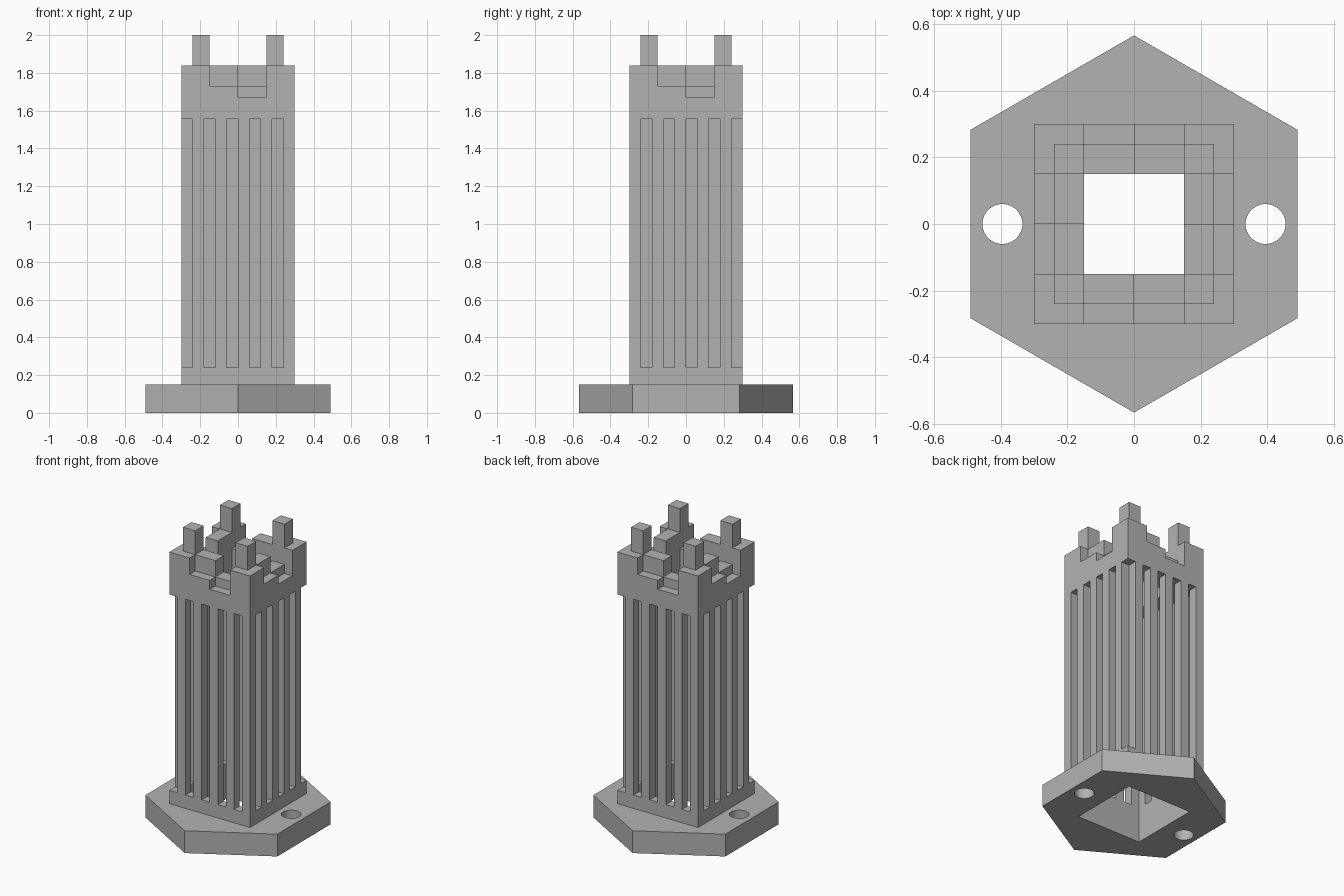
import bpy, bmesh, math

if "Cube" in bpy.data.objects:
    bpy.data.objects.remove(bpy.data.objects["Cube"], do_unlink=True)

grey = bpy.data.materials.new("plain grey")
grey.use_nodes = True
colour = (0.45, 0.45, 0.45, 1)
grey.diffuse_color = colour
grey.node_tree.nodes["Principled BSDF"].inputs["Base Color"].default_value = colour

# Main dimensions
OUT, WALL_IN, BORE = 0.30, 0.24, 0.15
BAR = 0.06
BASE_TOP, SLOT_LOW, SLOT_HIGH = 0.15, 0.24, 1.555
NOTCH_LOW, NOTCH_MID, CROWN_TOP, PEG_TOP = 1.67, 1.73, 1.84, 2.0


def add_object(name, bm):
    mesh = bpy.data.meshes.new(name)
    bm.to_mesh(mesh)
    bm.free()
    obj = bpy.data.objects.new(name, mesh)
    bpy.context.collection.objects.link(obj)
    mesh.materials.append(grey)
    return obj


def prism(name, sides, radius, low, high, x=0, turn=0):
    """Upright prism with a regular outline."""
    bm = bmesh.new()
    ring = [bm.verts.new((x + radius * math.cos(turn + math.tau * i / sides),
                          radius * math.sin(turn + math.tau * i / sides), low))
            for i in range(sides)]
    face = bm.faces.new(ring)
    new = bmesh.ops.extrude_face_region(bm, geom=[face])["geom"]
    top = [v for v in new if isinstance(v, bmesh.types.BMVert)]
    bmesh.ops.translate(bm, verts=top, vec=(0, 0, high - low))
    bmesh.ops.recalc_face_normals(bm, faces=bm.faces)
    return add_object(name, bm)


def cut(target, cutter):
    mod = target.modifiers.new("cut", "BOOLEAN")
    mod.operation, mod.solver, mod.object = "DIFFERENCE", "EXACT", cutter
    bpy.context.view_layer.objects.active = target
    bpy.ops.object.modifier_apply(modifier=mod.name)
    bpy.data.objects.remove(cutter, do_unlink=True)


def along_wall(x, y):
    """Position along the nearest wall, turning with the walls."""
    if abs(y) > abs(x):
        return x if y < 0 else -x
    return y if x > 0 else -y


def is_solid(x, y, z):
    reach = max(abs(x), abs(y))
    # Collar above the base
    if z < SLOT_LOW:
        return reach > WALL_IN
    # Cage of bars, staggered between opposite walls
    if z < SLOT_HIGH:
        if reach < WALL_IN:
            return False
        on_front_or_back = abs(y) > WALL_IN
        u = (x if y < 0 else -x) if on_front_or_back else (y if x > 0 else -y)
        step = math.floor((u + OUT) / BAR)
        return step % 2 == (1 if on_front_or_back else 0)
    # Crown: corner blocks with pegs, and stepped notches between them
    if reach < BORE:
        return False
    inner = reach < WALL_IN
    if min(abs(x), abs(y)) > BORE:
        return z < (PEG_TOP if inner else CROWN_TOP)
    if along_wall(x, y) < 0:
        return z < (CROWN_TOP if inner else NOTCH_MID)
    return z < (NOTCH_MID if inner else NOTCH_LOW)


def shell(name, lines, levels, solid):
    """Outer skin of all solid cells in a rectangular grid."""
    grid = (lines, lines, levels)
    bm, cache = bmesh.new(), {}

    def vert(key):
        if key not in cache:
            cache[key] = bm.verts.new([grid[a][key[a]] for a in range(3)])
        return cache[key]

    size = [len(g) - 1 for g in grid]

    def filled(cell):
        if any(not 0 <= cell[a] < size[a] for a in range(3)):
            return False
        return solid(*[(grid[a][cell[a]] + grid[a][cell[a] + 1]) / 2 for a in range(3)])

    for i in range(size[0]):
        for j in range(size[1]):
            for k in range(size[2]):
                cell = (i, j, k)
                if not filled(cell):
                    continue
                for axis in range(3):
                    b, c = (axis + 1) % 3, (axis + 2) % 3
                    for side in (0, 1):
                        near = list(cell)
                        near[axis] += 2 * side - 1
                        if filled(near):
                            continue
                        corners = []
                        for db, dc in ((0, 0), (1, 0), (1, 1), (0, 1)):
                            key = list(cell)
                            key[axis] += side
                            key[b] += db
                            key[c] += dc
                            corners.append(vert(tuple(key)))
                        bm.faces.new(corners if side else corners[::-1])
    bmesh.ops.dissolve_limit(bm, angle_limit=0.01, verts=bm.verts, edges=bm.edges)
    return add_object(name, bm)


# Hexagonal base with a square opening and two bolt holes
base = prism("base_plate", 6, 0.566, 0, BASE_TOP, turn=math.pi / 2)
cut(base, prism("opening_cutter", 4, WALL_IN * math.sqrt(2), -0.1, 0.3, turn=math.pi / 4))
for x in (-0.395, 0.395):
    cut(base, prism("bolt_cutter", 48, 0.06, -0.1, 0.3, x=x))

# Caged tower with interlocking crown
lines = sorted([-OUT + BAR * i for i in range(11)] + [-BORE, BORE])
levels = [BASE_TOP, SLOT_LOW, SLOT_HIGH, NOTCH_LOW, NOTCH_MID, CROWN_TOP, PEG_TOP]
shell("caged_tower", lines, levels, is_solid)
